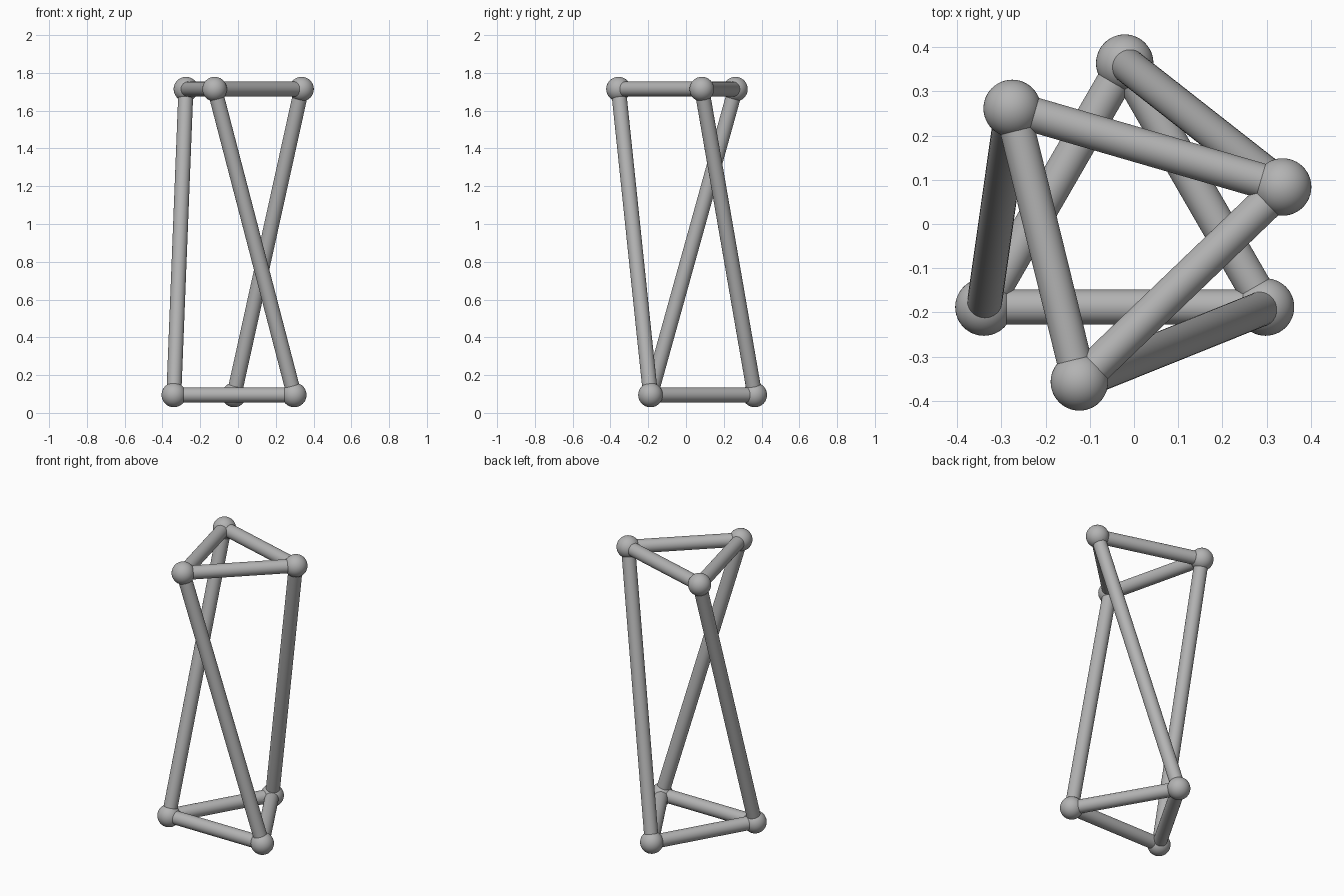
import bpy
from math import cos, sin, radians
from mathutils import Vector

cube = bpy.data.objects.get("Cube")
if cube:
    bpy.data.objects.remove(cube, do_unlink=True)

BALL_R, ROD_R, RING_R = 0.065, 0.0395, 0.368
CENTRE = (-0.021, -0.004)
Z_LOW, Z_HIGH = 0.095, 1.714
TWIST = -76.2  # rotation of the upper triangle against the lower one

# Single matte grey
grey = bpy.data.materials.new("plain grey")
grey.use_nodes = True
colour = (0.45, 0.45, 0.45, 1)
grey.diffuse_color = colour
grey.node_tree.nodes["Principled BSDF"].inputs["Base Color"].default_value = colour


def finish(name):
    obj = bpy.context.object
    obj.name = name
    obj.data.materials.append(grey)
    bpy.ops.object.shade_smooth_by_angle(angle=radians(40))


def ball(name, at):
    bpy.ops.mesh.primitive_uv_sphere_add(segments=48, ring_count=24, radius=BALL_R, location=at)
    finish(name)


def rod(name, a, b):
    d = b - a
    bpy.ops.mesh.primitive_cylinder_add(
        vertices=48, radius=ROD_R, depth=d.length, location=(a + b) / 2,
        rotation=d.to_track_quat("Z", "Y").to_euler())
    finish(name)


def corner(angle, z):
    a = radians(angle)
    return Vector((CENTRE[0] + RING_R * cos(a), CENTRE[1] + RING_R * sin(a), z))


angles = (90, 210, 330)
lower = [corner(a, Z_LOW) for a in angles]
upper = [corner(a + TWIST, Z_HIGH) for a in angles]

# Joint balls, triangle rods and the slanted struts between the triangles
for i in range(3):
    j = (i + 1) % 3
    for label, ring in (("lower", lower), ("upper", upper)):
        ball(f"{label}_joint_{i + 1}", ring[i])
        rod(f"{label}_rod_{i + 1}", ring[i], ring[j])
    rod(f"slanted_strut_{i + 1}", lower[i], upper[i])
